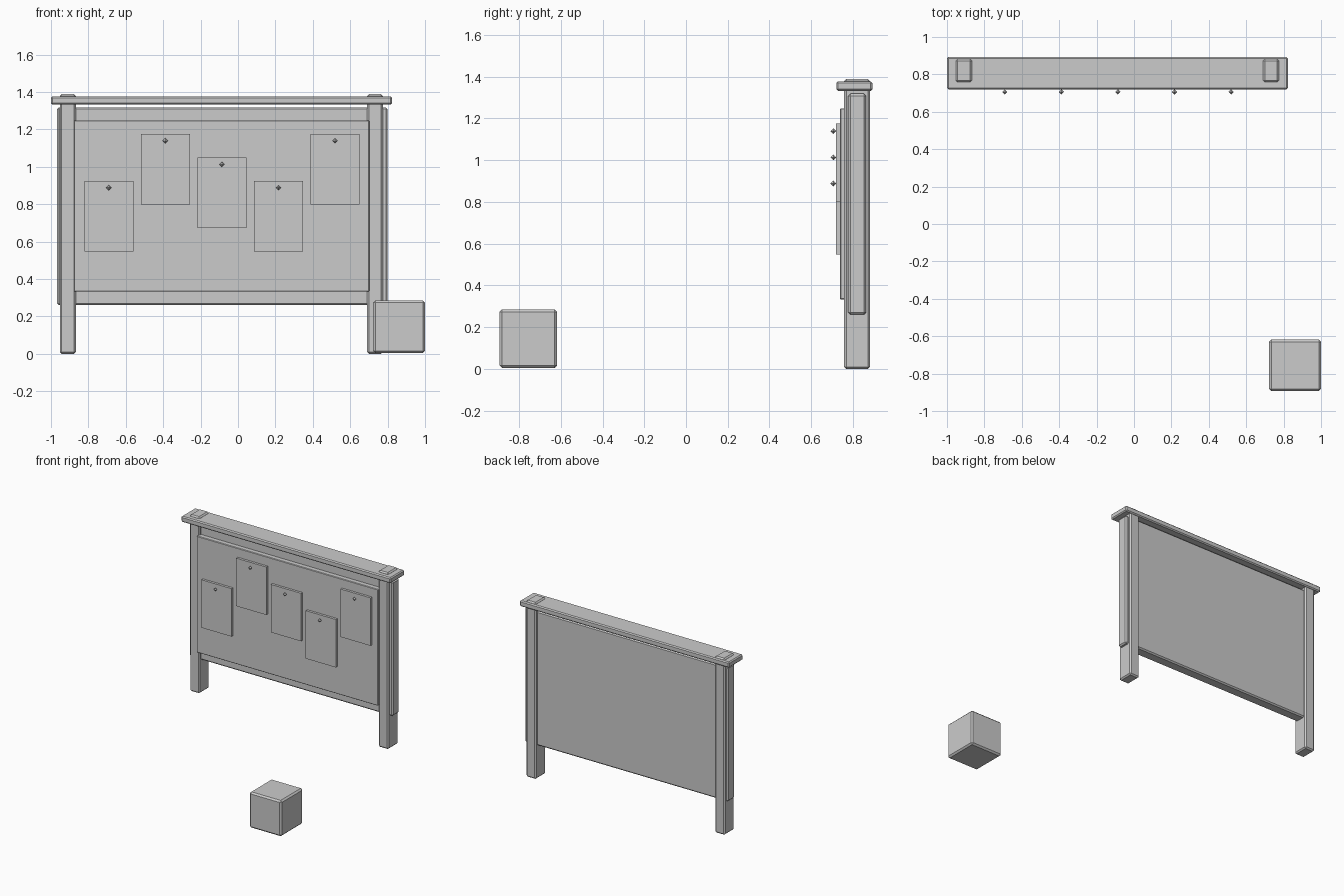
import bpy, bmesh

if "Cube" in bpy.data.objects:
    bpy.data.objects.remove(bpy.data.objects["Cube"])


def box(name, x, y, z, bevel=0.0):
    """Box from (min, max) ranges with optional chamfered edges."""
    bm = bmesh.new()
    bmesh.ops.create_cube(bm, size=1)
    for v in bm.verts:
        for i, (lo, hi) in enumerate((x, y, z)):
            v.co[i] = hi if v.co[i] > 0 else lo
    if bevel:
        bmesh.ops.bevel(bm, geom=bm.edges[:], offset=bevel, segments=1,
                        profile=0.5, affect='EDGES')
    return finish(name, bm)


def pin(name, c, r):
    """Small faceted pin head (octahedron)."""
    bm = bmesh.new()
    for axis in range(3):
        for s in (-r, r):
            p = list(c)
            p[axis] += s
            bm.verts.new(p)
    bmesh.ops.convex_hull(bm, input=bm.verts[:])
    return finish(name, bm)


def finish(name, bm):
    bmesh.ops.recalc_face_normals(bm, faces=bm.faces[:])
    me = bpy.data.meshes.new(name)
    bm.to_mesh(me)
    bm.free()
    ob = bpy.data.objects.new(name, me)
    bpy.context.collection.objects.link(ob)
    return ob


# Posts, mirrored about the board centre
CX = -0.0885
for side, s in (("left", -1), ("right", 1)):
    px = CX + s * 0.821
    box(f"{side}_post", (px - 0.043, px + 0.043), (0.758, 0.882), (0, 1.388), 0.01)

# Top rail, back board and raised front panel
box("top_rail", (-1.0, 0.823), (0.72, 0.893), (1.332, 1.377), 0.008)
box("back_board", (-0.968, 0.80), (0.777, 0.863), (0.26, 1.318), 0.01)
box("front_panel", (-0.877, 0.702), (0.738, 0.79), (0.332, 1.248), 0.004)

# Notices with pins
for i, top in enumerate((0.925, 1.176, 1.05, 0.925, 1.176)):
    cx = -0.691 + i * 0.3025
    box(f"notice_{i + 1}", (cx - 0.131, cx + 0.131), (0.719, 0.739), (top - 0.377, top))
    pin(f"pin_{i + 1}", (cx, 0.706, top - 0.037), 0.014)

# Loose crate in front
box("crate", (0.722, 1.0), (-0.893, -0.618), (0.004, 0.285), 0.012)
